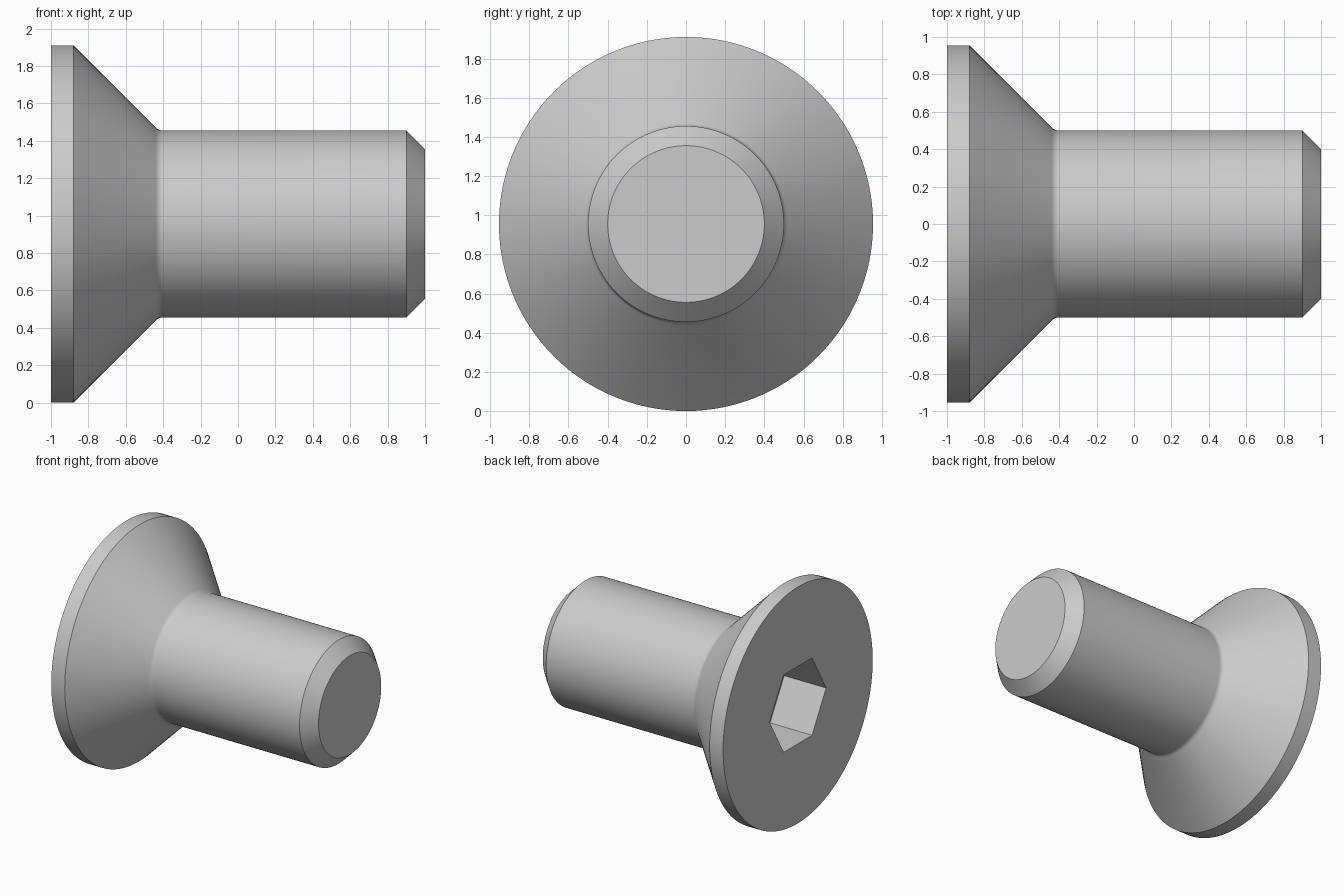
import bpy
import bmesh
from math import sin, cos, pi, radians, sqrt

cube = bpy.data.objects.get("Cube")
if cube:
    bpy.data.objects.remove(cube, do_unlink=True)

SEGMENTS = 120
HEAD_R, SHANK_R, TIP_R = 0.955, 0.5, 0.4
SOCKET_R, SOCKET_DEPTH = 0.625 / sqrt(3), 0.375
FILLET = 0.05

steel = bpy.data.materials.new("Grey steel")
steel.use_nodes = True
colour = (0.6, 0.6, 0.6, 1)
steel.diffuse_color = colour
steel.node_tree.nodes["Principled BSDF"].inputs["Base Color"].default_value = colour

bm = bmesh.new()


def ring(x, radius, count):
    """Closed loop of vertices around the screw axis."""
    angles = [2 * pi * i / count for i in range(count)]
    return [bm.verts.new((x, radius * cos(a), HEAD_R + radius * sin(a))) for a in angles]


def skin(a, b):
    """Wall of quads between two equal loops."""
    for i in range(len(a)):
        j = (i + 1) % len(a)
        bm.faces.new((a[i], a[j], b[j], b[i]))


def loop_edges(loop):
    return [bm.edges.get((v, loop[i - 1])) for i, v in enumerate(loop)]


# Side profile: rim, countersunk cone, rounded neck, shank, chamfered tip
neck_x = -0.88 + HEAD_R - SHANK_R + FILLET * (sqrt(2) - 1)
neck = [(neck_x - FILLET * sin(a), SHANK_R + FILLET * (1 - cos(a)))
        for a in (radians(45) * (1 - i / 6) for i in range(7))]
profile = [(-1, HEAD_R), (-0.88, HEAD_R)] + neck + [(0.9, SHANK_R), (1, TIP_R)]
rings = [ring(x, r, SEGMENTS) for x, r in profile]
for a, b in zip(rings, rings[1:]):
    skin(a, b)
bm.faces.new(rings[-1])

# Hexagonal socket with a flat floor
mouth = ring(-1, SOCKET_R, 6)
floor = ring(-1 + SOCKET_DEPTH, SOCKET_R, 6)
skin(mouth, floor)
bm.faces.new(floor)

# Flat head face around the socket
bmesh.ops.triangle_fill(bm, use_beauty=True, normal=(-1, 0, 0),
                        edges=loop_edges(rings[0]) + loop_edges(mouth))
bmesh.ops.recalc_face_normals(bm, faces=bm.faces)

mesh = bpy.data.meshes.new("countersunk_screw")
bm.to_mesh(mesh)
bm.free()
mesh.materials.append(steel)
screw = bpy.data.objects.new("countersunk_screw", mesh)
bpy.context.collection.objects.link(screw)

bpy.ops.object.select_all(action="DESELECT")
screw.select_set(True)
bpy.context.view_layer.objects.active = screw
bpy.ops.object.shade_smooth_by_angle(angle=radians(30))
